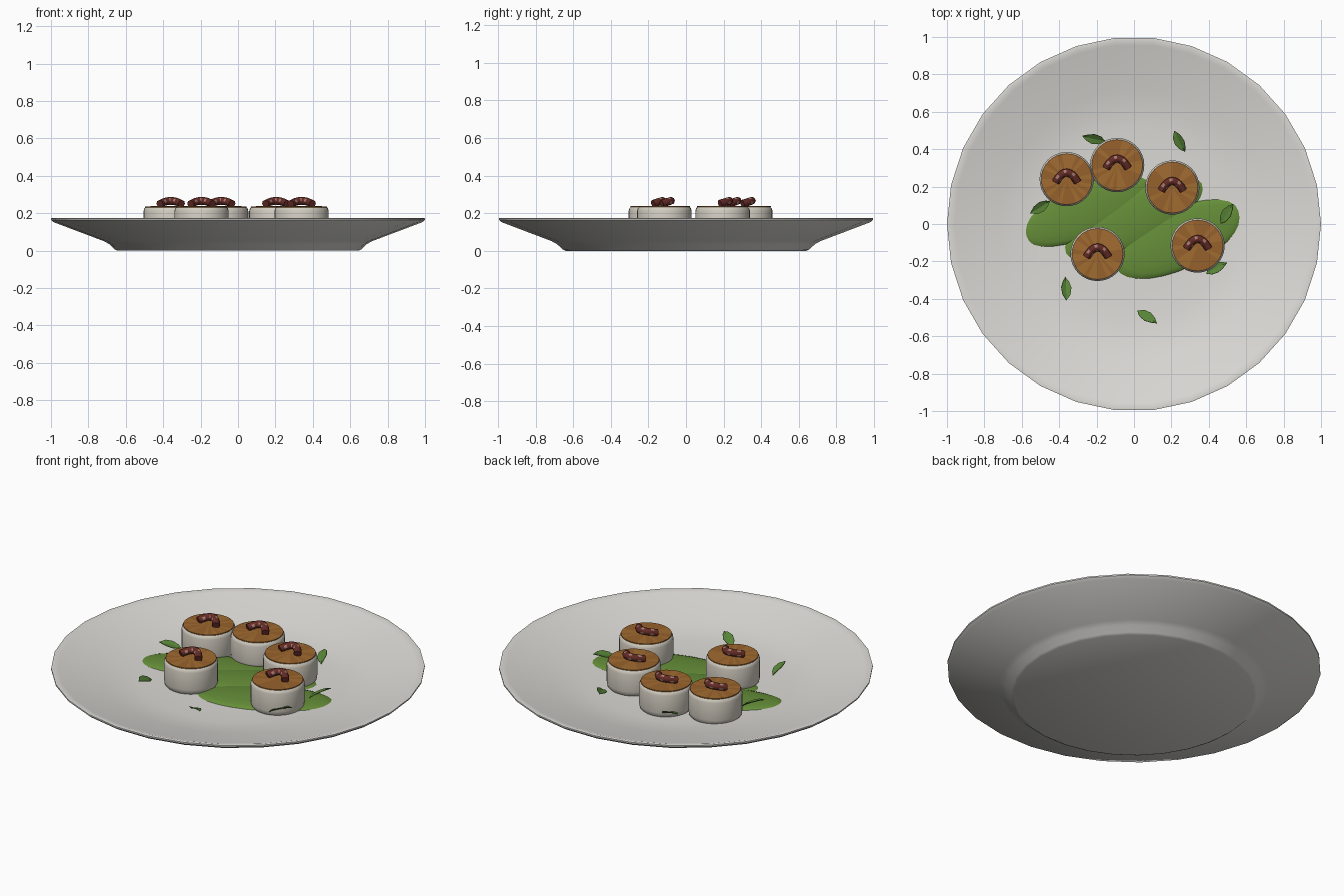
import bpy, bmesh, math, random
from math import sin, cos, pi, radians
from mathutils import Matrix, Vector

if "Cube" in bpy.data.objects:
    bpy.data.objects.remove(bpy.data.objects["Cube"])

random.seed(4)


def mat(name, r, g, b):
    m = bpy.data.materials.new(name)
    m.diffuse_color = (r, g, b, 1)
    m.use_nodes = True
    m.node_tree.nodes["Principled BSDF"].inputs["Base Color"].default_value = m.diffuse_color
    return m


china = mat("china", 0.72, 0.71, 0.68)
flesh = mat("scallop_flesh", 0.66, 0.62, 0.54)
sears = [mat("sear_light", 0.36, 0.15, 0.03), mat("sear_mid", 0.31, 0.12, 0.025)]
green = mat("puree_green", 0.13, 0.27, 0.04)
leafy = mat("leaf_green", 0.10, 0.24, 0.04)
bacon = [mat("bacon_dark", 0.13, 0.025, 0.02), mat("bacon_fat", 0.40, 0.20, 0.17)]


def finish(name, bm, mats, angle=None, fix=True):
    if fix:
        bmesh.ops.recalc_face_normals(bm, faces=bm.faces)
    me = bpy.data.meshes.new(name)
    bm.to_mesh(me)
    bm.free()
    ob = bpy.data.objects.new(name, me)
    bpy.context.collection.objects.link(ob)
    for m in mats:
        me.materials.append(m)
    if angle:
        bpy.ops.object.select_all(action='DESELECT')
        ob.select_set(True)
        bpy.context.view_layer.objects.active = ob
        bpy.ops.object.shade_smooth_by_angle(angle=radians(angle))
    return ob


def lathe(profile, n, centre=(0, 0)):
    """Revolve (radius, z) points; radius 0 makes a pole."""
    bm = bmesh.new()
    rings = []
    for r, z in profile:
        count = n if r else 1
        rings.append([bm.verts.new((centre[0] + r * cos(2 * pi * i / n),
                                    centre[1] + r * sin(2 * pi * i / n), z))
                      for i in range(count)])
    for a, b in zip(rings, rings[1:]):
        for i in range(n):
            j = (i + 1) % n
            quad = [a[i % len(a)], a[j % len(a)], b[j % len(b)], b[i % len(b)]]
            bm.faces.new(list(dict.fromkeys(quad)))
    return bm


# Plate: thin-rimmed dish with a flat foot
plate = [(0, 0), (0.645, 0), (0.66, 0.008), (0.69, 0.036), (0.72, 0.052),
         (0.985, 0.152), (1.0, 0.165), (1.0, 0.173), (0.985, 0.175),
         (0.96, 0.168), (0.72, 0.113), (0.62, 0.094), (0.52, 0.085), (0.35, 0.082), (0, 0.082)]
finish("plate", lathe(plate, 30), [china], 40)

# Puree: three overlapping flat smears
smears = [(-0.26, 0.07, 0.37, 0.14, 23), (0.0, 0.03, 0.41, 0.14, 27),
          (0.24, -0.08, 0.37, 0.16, 25)]
for k, (x, y, a, b, ang) in enumerate(smears):
    bm = bmesh.new()
    bmesh.ops.create_uvsphere(bm, u_segments=28, v_segments=12, radius=1)
    bm.transform(Matrix.Translation((x, y, 0.082)) @ Matrix.Rotation(radians(ang), 4, 'Z')
                 @ Matrix.Diagonal((a, b, 0.024, 1)))
    finish(f"puree_smear_{k + 1}", bm, [green], 60)

# Scallops with seared tops and a curl of bacon
body = [(0, 0.08), (0.132, 0.08), (0.142, 0.092), (0.145, 0.11), (0.145, 0.212),
        (0.141, 0.226), (0.133, 0.234), (0, 0.234)]
cap = [(0, 0.232), (0.136, 0.232), (0.136, 0.237), (0, 0.239)]


def bacon_curl(name, cx, cy):
    bm = bmesh.new()
    rings, steps, sides = [], 10, 8
    for s in range(steps + 1):
        u = 2 * s / steps - 1
        c = Vector((cx + 0.058 * u, cy + 0.035 - 0.05 * u * u, 0.266 - 0.016 * u * u))
        t = Vector((0.058, -0.1 * u, -0.032 * u)).normalized()
        p = t.cross(Vector((0, 0, 1))).normalized()
        q = p.cross(t)
        rings.append([bm.verts.new(c + 0.021 * (p * cos(2 * pi * i / sides)
                                                + q * sin(2 * pi * i / sides)))
                      for i in range(sides)])
    for s in range(steps):
        for i in range(sides):
            j = (i + 1) % sides
            f = bm.faces.new((rings[s][i], rings[s][j], rings[s + 1][j], rings[s + 1][i]))
            f.material_index = int(s % 3 == 1 and i % 2 == 0)
    bm.faces.new(rings[0])
    bm.faces.new(rings[-1])
    finish(name, bm, bacon, 50)


spots = [(-0.36, 0.24), (-0.09, 0.315), (0.205, 0.195), (-0.195, -0.16), (0.34, -0.115)]
for k, c in enumerate(spots):
    finish(f"scallop_{k + 1}", lathe(body, 32, c), [flesh], 40)
    top = lathe(cap, 32, c)
    for f in top.faces:
        f.material_index = random.randint(0, 1)
    finish(f"seared_top_{k + 1}", top, sears, 40)
    bacon_curl(f"bacon_curl_{k + 1}", *c)

# Herb leaves: thin pointed blades with a creased midrib, tilted inward
outline = [(-0.065, 0), (-0.035, 0.022), (0.005, 0.028), (0.04, 0.016), (0.065, 0)]
leaves = [(-0.215, 0.455, 165), (0.243, 0.44, -65), (-0.50, 0.09, 30), (0.495, 0.055, 55),
          (0.44, -0.235, 25), (-0.363, -0.345, 90), (0.07, -0.495, -35)]
for k, (x, y, ang) in enumerate(leaves):
    bm = bmesh.new()
    mid = [bm.verts.new((px, 0, -1.2 * px * px)) for px, _ in outline]
    for side in (1, -1):
        edge = [mid[0]] + [bm.verts.new((px, side * w, 0.006 - 1.2 * px * px))
                           for px, w in outline[1:-1]] + [mid[-1]]
        for i in range(4):
            bm.faces.new(list(dict.fromkeys((mid[i], mid[i + 1], edge[i + 1], edge[i]))))
    bmesh.ops.recalc_face_normals(bm, faces=bm.faces)
    if sum(f.normal.z for f in bm.faces) < 0:
        bmesh.ops.reverse_faces(bm, faces=bm.faces)
    inward = Vector((-x, -y, 0)).normalized()
    bm.transform(Matrix.Translation((x, y, 0.135))
                 @ Matrix.Rotation(radians(24), 4, Vector((-inward.y, inward.x, 0)))
                 @ Matrix.Rotation(radians(ang), 4, 'Z'))
    leaf = finish(f"herb_leaf_{k + 1}", bm, [leafy], fix=False)
    thick = leaf.modifiers.new("thickness", 'SOLIDIFY')
    thick.thickness = 0.003
